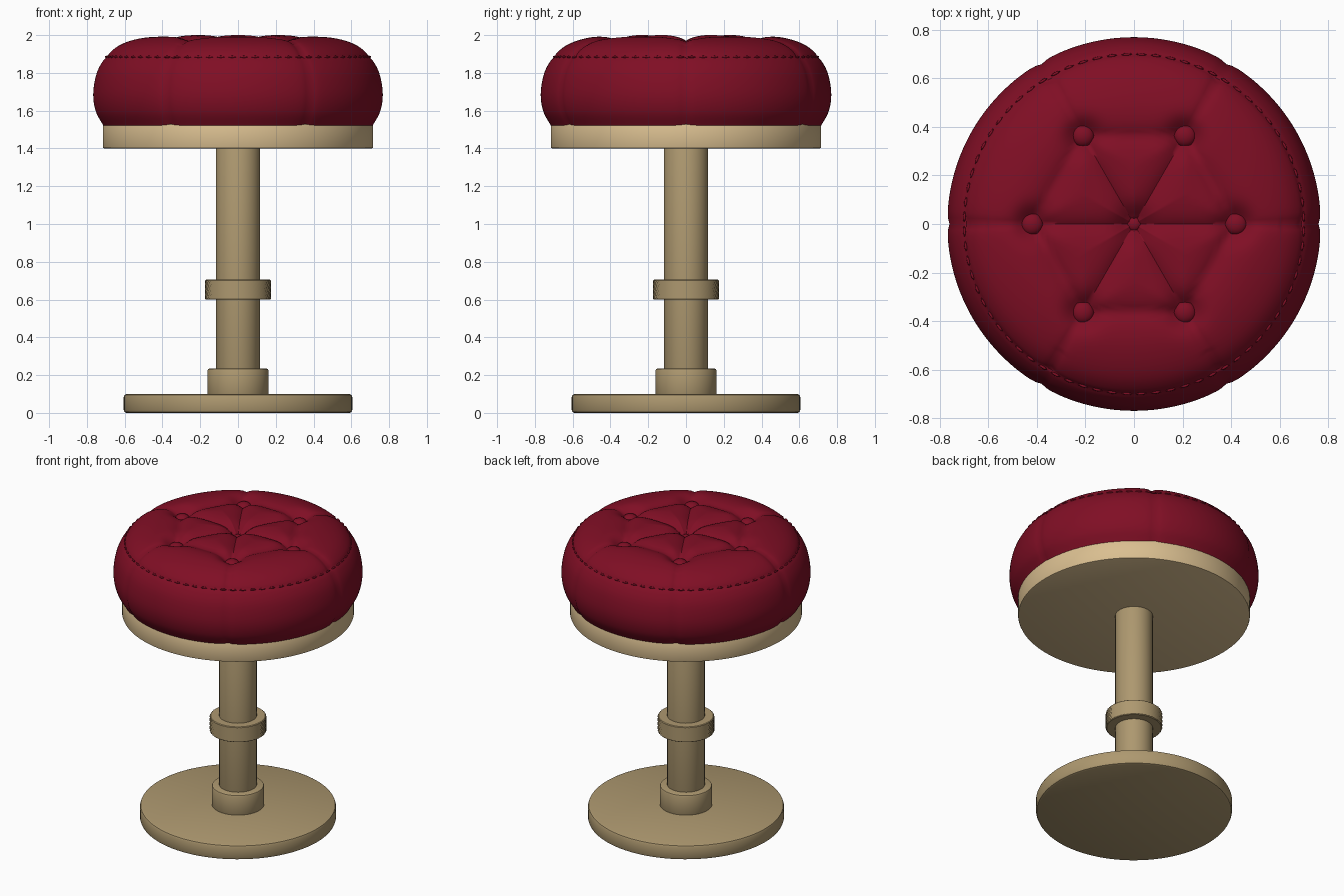
import bpy, bmesh, math
from mathutils import Vector

if "Cube" in bpy.data.objects:
    bpy.data.objects.remove(bpy.data.objects["Cube"])


def material(name, rgb):
    m = bpy.data.materials.new(name)
    m.diffuse_color = (*rgb, 1)
    m.use_nodes = True
    m.node_tree.nodes["Principled BSDF"].inputs["Base Color"].default_value = m.diffuse_color
    return m


RED = material("deep red leather", (0.215, 0.0045, 0.018))
TAN = material("dull brass", (0.42, 0.315, 0.16))
PALE = material("pale wood", (0.70, 0.52, 0.28))


def finish(name, bm, mat, angle=40):
    bmesh.ops.recalc_face_normals(bm, faces=bm.faces)
    me = bpy.data.meshes.new(name)
    bm.to_mesh(me)
    bm.free()
    me.materials.append(mat)
    ob = bpy.data.objects.new(name, me)
    bpy.context.collection.objects.link(ob)
    bpy.ops.object.select_all(action='DESELECT')
    ob.select_set(True)
    bpy.context.view_layer.objects.active = ob
    bpy.ops.object.shade_smooth_by_angle(angle=math.radians(angle))
    return ob


def lathe(name, profile, mat, n=96, shape=None, angle=40):
    """Revolve (radius, z) points; radius 0 becomes a pole. shape() may move points."""
    bm = bmesh.new()
    rings = []
    for i, (r, z) in enumerate(profile):
        count = 1 if r < 1e-5 else n
        ring = []
        for j in range(count):
            a = 2 * math.pi * j / n
            p = Vector((r * math.cos(a), r * math.sin(a), z))
            ring.append(bm.verts.new(shape(p, i, j) if shape else p))
        rings.append(ring)
    for A, B in zip(rings, rings[1:]):
        for j in range(n):
            k = (j + 1) % n
            if len(A) == 1:
                bm.faces.new((A[0], B[j], B[k]))
            elif len(B) == 1:
                bm.faces.new((A[j], A[k], B[0]))
            else:
                bm.faces.new((A[j], A[k], B[k], B[j]))
    return finish(name, bm, mat, angle)


def disc(name, r, z0, z1, mat, b=0.012):
    return lathe(name, [(0, z0), (r - b, z0), (r - b * .3, z0 + b * .3), (r, z0 + b),
                        (r, z1 - b), (r - b * .3, z1 - b * .3), (r - b, z1), (0, z1)], mat)


# Base, hub, pole and seat plate
disc("base_disc", 0.605, 0, 0.10, TAN, 0.015)
disc("base_hub", 0.162, 0.09, 0.235, TAN, 0.012)
disc("pole", 0.116, 0.09, 1.41, TAN, 0.003)
disc("seat_plate", 0.716, 1.40, 1.53, PALE, 0.008)


# Knurled height collar
def knurl(p, i, j):
    if 2 <= i <= 9 and (i + j) % 2:
        p.xy *= 0.975
    return p


lathe("knurled_collar", [(0.10, 0.60), (0.168, 0.60)]
      + [(0.175, 0.604 + 0.097 * k / 7) for k in range(8)]
      + [(0.168, 0.705), (0.10, 0.705)], TAN, 96, knurl)

# Cushion: smooth profile with button tufting and seams
pts = [(0, 1.998), (0.22, 2.004), (0.42, 2.0), (0.54, 1.982), (0.64, 1.942), (0.705, 1.88),
       (0.75, 1.80), (0.769, 1.69), (0.755, 1.595), (0.712, 1.515)]


def smooth_profile(points, steps):
    P = [Vector(p) for p in points]
    P = [P[0] * 2 - P[1]] + P + [P[-1] * 2 - P[-2]]
    out = []
    for i in range(1, len(P) - 2):
        a, b, c, d = P[i - 1:i + 3]
        for s in range(steps):
            t = s / steps
            q = 0.5 * (2 * b + (c - a) * t + (2 * a - 5 * b + 4 * c - d) * t * t
                       + (3 * b - a - 3 * c + d) * t ** 3)
            out.append((max(q.x, 0), q.y))
    return out + [points[-1]]


R = 0.42


def polar(r, k):
    a = math.radians(60 * k)
    return Vector((r * math.cos(a), r * math.sin(a)))


buttons = [polar(R, k) for k in range(6)]
centre = Vector((0, 0))
creases = [(centre, b) for b in buttons] + [(buttons[k], buttons[(k + 1) % 6]) for k in range(6)]


def seg_dist(p, a, b):
    t = max(0, min(1, (p - a).dot(b - a) / (b - a).length_squared))
    return (p - a - (b - a) * t).length


def tuft(p, i=0, j=0):
    q = p.xy.copy()
    r = q.length
    if p.z > 1.88:
        d = min(seg_dist(q, a, b) for a, b in creases)
        drop = 0.034 * math.exp(-d / 0.05)
        d = min((q - c).length for c in buttons + [centre])
        drop += 0.05 * math.exp(-(d / 0.065) ** 2)
        p.z -= drop
    # six seams running from the buttons over the edge and down the side
    if r > R:
        a = math.atan2(q.y, q.x) % (math.pi / 3)
        d = min(a, math.pi / 3 - a) * r
        g = math.exp(-d / 0.022) * min(1, (r - R) / 0.1)
        if p.z > 1.88:
            p.z -= 0.014 * g
        p.xy *= 1 - 0.012 * g * (r > 0.6)
    # shallow welt groove round the shoulder
    w = math.exp(-((p.z - 1.885) / 0.010) ** 2) if r > 0.6 else 0
    p.xy *= 1 - 0.006 * w
    return p


lathe("cushion", smooth_profile(pts, 9) + [(0, 1.515)], RED, 180, tuft, 60)

# Buttons
for k, c in enumerate(buttons + [centre]):
    bm = bmesh.new()
    bmesh.ops.create_uvsphere(bm, u_segments=20, v_segments=12, radius=0.046 if k < 6 else 0.03)
    for v in bm.verts:
        v.co.z *= 0.65
        v.co += Vector((c.x, c.y, 1.932 if k < 6 else 1.915))
    finish(f"button_{k}", bm, RED)

# Stitches round the shoulder seam
bm = bmesh.new()
for k in range(72):
    a = 2 * math.pi * (k + 0.5) / 72
    new = bmesh.ops.create_uvsphere(bm, u_segments=8, v_segments=6, radius=1)["verts"]
    ca, sa = math.cos(a), math.sin(a)
    for v in new:
        r, t, z = 0.699 + v.co.x * 0.006, v.co.y * 0.022, 1.885 + v.co.z * 0.006
        v.co = Vector((r * ca - t * sa, r * sa + t * ca, z))
finish("shoulder_stitches", bm, RED)
